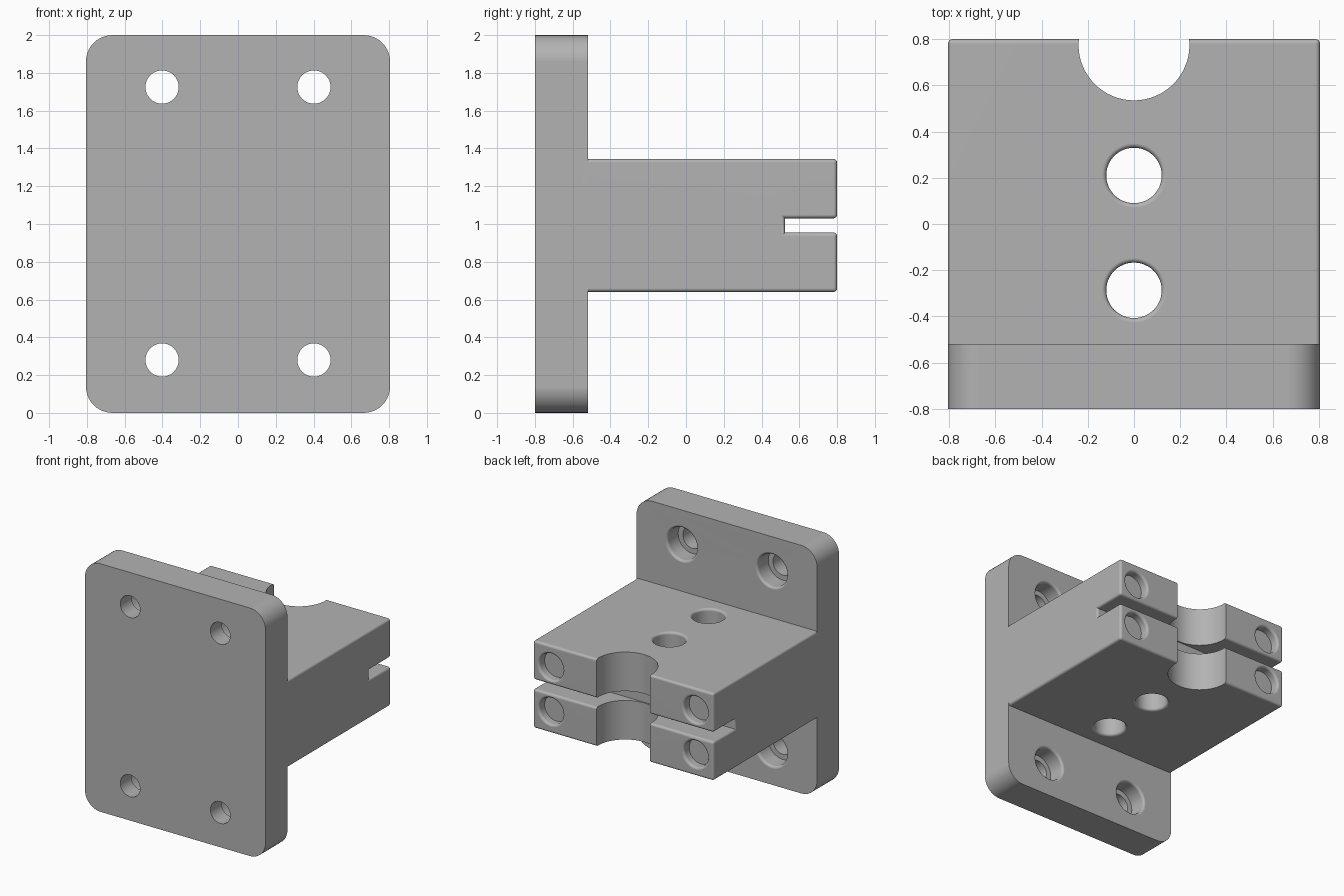
import bpy, bmesh, math
from mathutils import Matrix, Vector

if "Cube" in bpy.data.objects:
    bpy.data.objects.remove(bpy.data.objects["Cube"])

W, BACK, PLATE_BACK = 0.805, 0.8, -0.52
Z0, Z1 = 0.64, 1.345          # block bottom and top
FILLET = 0.02

grey = bpy.data.materials.new("plain grey")
grey.use_nodes = True
grey.diffuse_color = (0.45, 0.45, 0.45, 1)
grey.node_tree.nodes["Principled BSDF"].inputs["Base Color"].default_value = (0.45, 0.45, 0.45, 1)


def to_object(name, bm):
    bmesh.ops.recalc_face_normals(bm, faces=bm.faces)
    mesh = bpy.data.meshes.new(name)
    bm.to_mesh(mesh)
    bm.free()
    mesh.materials.append(grey)
    obj = bpy.data.objects.new(name, mesh)
    bpy.context.collection.objects.link(obj)
    return obj


def prism(outline, direction):
    """Extrude a closed outline of points along a direction."""
    bm = bmesh.new()
    face = bm.faces.new([bm.verts.new(p) for p in outline])
    ext = bmesh.ops.extrude_face_region(bm, geom=[face])
    bmesh.ops.translate(bm, vec=direction, verts=[v for v in ext["geom"] if isinstance(v, bmesh.types.BMVert)])
    bmesh.ops.recalc_face_normals(bm, faces=bm.faces)
    return bm


def lathe(name, profile, origin, axis, sides=48):
    """Solid of revolution from (radius, height) pairs along an axis."""
    bm = bmesh.new()
    rings = [[bm.verts.new((r * math.cos(a), r * math.sin(a), h))
              for a in (math.tau * i / sides for i in range(sides))] for r, h in profile]
    for low, high in zip(rings, rings[1:]):
        for i in range(sides):
            j = (i + 1) % sides
            bm.faces.new((low[i], low[j], high[j], high[i]))
    bm.faces.new(rings[0])
    bm.faces.new(rings[-1])
    turn = Vector((0, 0, 1)).rotation_difference(Vector(axis)).to_matrix().to_4x4()
    bm.transform(Matrix.Translation(origin) @ turn)
    return to_object(name, bm)


def mouth(radius, f, steps=4):
    """Rounded hole entrance, from above the surface down to the bore."""
    arc = [math.pi / 2 * (1 - i / steps) for i in range(steps + 1)]
    return [(radius + f, 0.05)] + [(radius + f - f * math.cos(t), f * math.sin(t) - f) for t in arc]


def apply(obj, kind, **settings):
    mod = obj.modifiers.new(kind, kind)
    for key, value in settings.items():
        setattr(mod, key, value)
    bpy.context.view_layer.objects.active = obj
    bpy.ops.object.modifier_apply(modifier=mod.name)


def combine(obj, other, operation):
    apply(obj, "BOOLEAN", object=other, operation=operation, solver="EXACT")
    bpy.data.objects.remove(other)


# Clamp block: slotted side profile with rounded outer edges
S0, S1, SLOT = 0.955, 1.03, 0.525
side = [(PLATE_BACK, Z0), (BACK, Z0), (BACK, S0), (SLOT, S0),
        (SLOT, S1), (BACK, S1), (BACK, Z1), (PLATE_BACK, Z1)]
bm = prism([(-W, y, z) for y, z in side], (2 * W, 0, 0))


def rounded(edge):
    a, b = (v.co for v in edge.verts)
    at_plate = max(a.y, b.y) < PLATE_BACK + 0.01
    slot_end = abs(a.x - b.x) > 1 and abs(a.y - SLOT) < 0.01
    return not (at_plate or slot_end)


bmesh.ops.bevel(bm, geom=[e for e in bm.edges if rounded(e)], offset=FILLET,
                segments=4, profile=0.5, affect="EDGES")
block = to_object("clamp_block", bm)

# Rod notch and the two vertical through holes
combine(block, lathe("notch_cutter", [(0.24, 0), (0.24, 2)], (0, 0.775, 0), (0, 0, 1), 64), "DIFFERENCE")
top = mouth(0.12, FILLET)
through = top + [(r, -(Z1 - Z0) - h) for r, h in reversed(top)]
for y in (0.21, -0.287):
    combine(block, lathe("hole_cutter", through, (0, y, Z1), (0, 0, 1)), "DIFFERENCE")

# Shallow round pockets in the back ends of the clamp arms
pocket = mouth(0.105, FILLET) + [(0.105, -0.07)]
for x in (-0.645, 0.645):
    for z in (0.815, 1.172):
        combine(block, lathe("pocket_cutter", pocket, (x, BACK, z), (0, 1, 0)), "DIFFERENCE")

# Mounting plate with rounded corners
R = 0.14
outline = []
for k, (sx, sz) in enumerate(((1, 1), (-1, 1), (-1, -1), (1, -1))):
    for i in range(11):
        a = math.pi / 2 * (k + i / 10)
        outline.append((sx * (W - R) + R * math.cos(a), -BACK, 1 + sz * (1 - R) + R * math.sin(a)))
plate = to_object("mounting_plate", prism(outline, (0, PLATE_BACK + BACK, 0)))

# Counterbored screw holes, sunk from the back
bore = mouth(0.13, FILLET) + [(0.13, -0.14), (0.088, -0.14), (0.088, -0.4)]
for x in (-0.402, 0.402):
    for z in (0.28, 1.725):
        combine(plate, lathe("screw_cutter", bore, (x, PLATE_BACK, z), (0, 1, 0)), "DIFFERENCE")

# Merge into one solid and shade
combine(plate, block, "UNION")
plate.name = "mounting_bracket"
bpy.ops.object.select_all(action="DESELECT")
plate.select_set(True)
bpy.context.view_layer.objects.active = plate
bpy.ops.object.shade_smooth_by_angle(angle=math.radians(35))
apply(plate, "WEIGHTED_NORMAL", keep_sharp=True)
